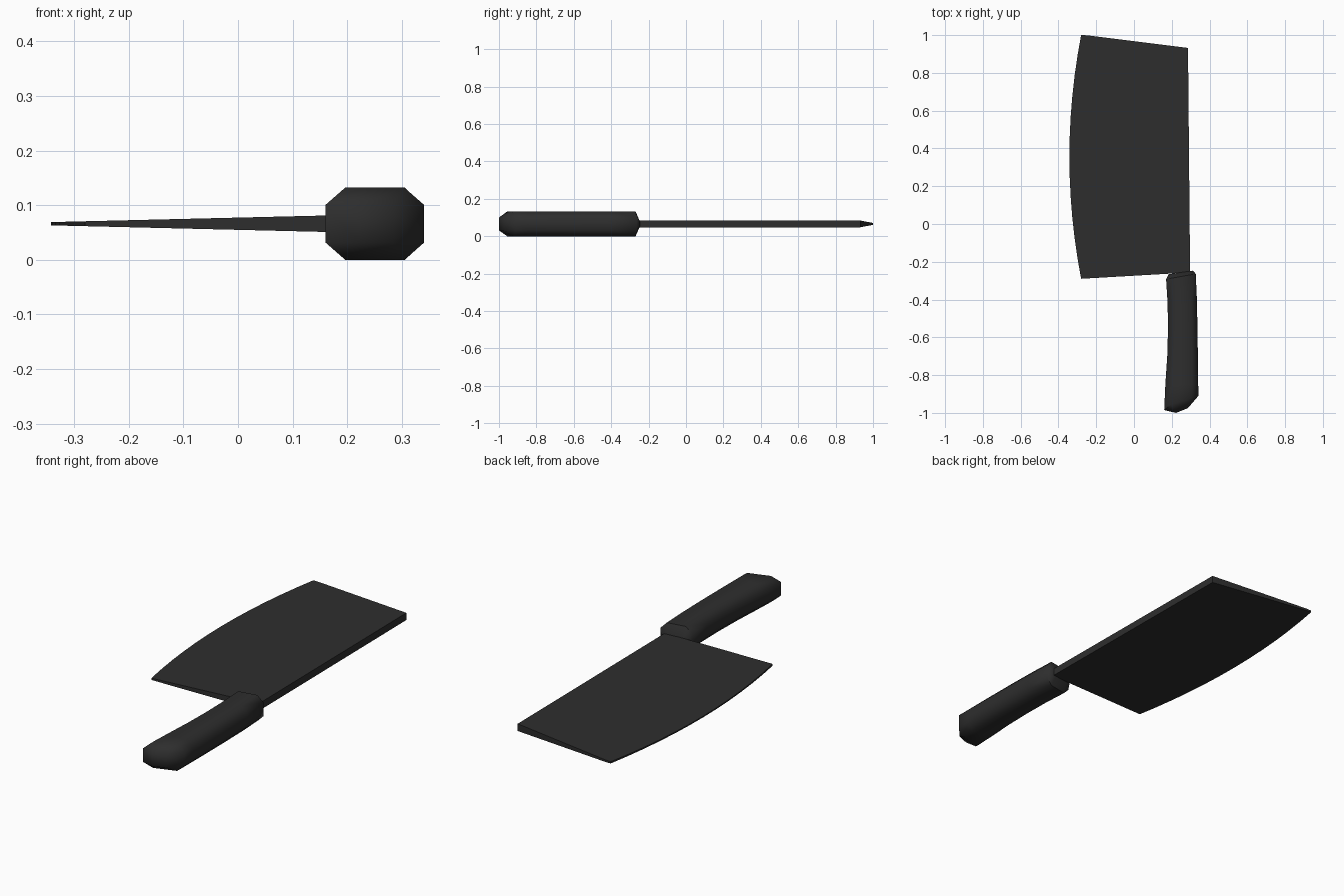
import bpy, bmesh

if "Cube" in bpy.data.objects:
    bpy.data.objects.remove(bpy.data.objects["Cube"])

ZC = 0.066  # mid height of the knife lying flat

mat = bpy.data.materials.new("matte black")
mat.diffuse_color = (0.027, 0.027, 0.027, 1)
mat.use_nodes = True
mat.node_tree.nodes["Principled BSDF"].inputs["Base Color"].default_value = mat.diffuse_color


def make(name, bm, angle):
    bmesh.ops.remove_doubles(bm, verts=bm.verts, dist=1e-4)
    bmesh.ops.recalc_face_normals(bm, faces=bm.faces)
    me = bpy.data.meshes.new(name)
    bm.to_mesh(me)
    bm.free()
    me.materials.append(mat)
    ob = bpy.data.objects.new(name, me)
    bpy.context.collection.objects.link(ob)
    bpy.ops.object.select_all(action='DESELECT')
    bpy.context.view_layer.objects.active = ob
    ob.select_set(True)
    bpy.ops.object.shade_smooth_by_angle(angle=angle)
    return ob


# Blade: curved cutting edge on the left, wedge thickness growing to the spine
N = 12
outline = []
for i in range(N + 1):
    t = 2 * i / N - 1
    outline.append((-0.342 + 0.062 * t * t, 0.355 - 0.645 * t))
outline += [(0.17, -0.264), (0.297, -0.255), (0.286, 0.932), (-0.25, 0.999)]
bm = bmesh.new()
sides = []
for s in (1, -1):
    sides.append([bm.verts.new((x, y, ZC + s * (0.003 + 0.024 * (x + 0.342))))
                  for x, y in outline])
    bm.faces.new(sides[-1])
for i in range(len(outline)):
    j = (i + 1) % len(outline)
    bm.faces.new((sides[0][i], sides[0][j], sides[1][j], sides[1][i]))
make("blade", bm, 0.5)

# Handle: chamfered octagon sections lofted along a slightly curved grip
OCT = [(0, 0.52), (0.2, 1), (0.8, 1), (1, 0.52),
       (1, -0.52), (0.8, -1), (0.2, -1), (0, -0.52)]
# left x, right x, left y, right y, height scale
stations = [
    (0.160, 0.341, -0.985, -0.910, 1.0),
    (0.166, 0.340, -0.850, -0.850, 1.0),
    (0.176, 0.338, -0.700, -0.690, 1.0),
    (0.180, 0.336, -0.560, -0.550, 1.0),
    (0.178, 0.333, -0.420, -0.400, 1.0),
    (0.170, 0.327, -0.292, -0.264, 1.0),
    (0.183, 0.312, -0.266, -0.247, 0.35),
]
bm = bmesh.new()
rings = []
for k, (xl, xr, yl, yr, s) in enumerate(stations):
    ring = []
    for u, w in OCT:
        y = yl + (yr - yl) * u
        if k == 0 and 0 < u < 1:
            y += 0.014 if u < 0.5 else 0.005
        ring.append(bm.verts.new((xl + (xr - xl) * u, y, ZC + ZC * w * s)))
    rings.append(ring)

# Rounded butt: upright band in the middle of the end
butt = [(0.160, -0.985), (0.222, -1.0), (0.285, -0.975), (0.341, -0.910)]
h = 0.52 * ZC
rings.insert(0, [bm.verts.new((x, y, ZC + h)) for x, y in butt]
             + [bm.verts.new((x, y, ZC - h)) for x, y in reversed(butt)])
for a, b in zip(rings, rings[1:]):
    for i in range(8):
        j = (i + 1) % 8
        bm.faces.new((a[i], a[j], b[j], b[i]))
for i in range(3):
    r = rings[0]
    bm.faces.new((r[i], r[i + 1], r[6 - i], r[7 - i]))
bm.faces.new(rings[-1])
bmesh.ops.dissolve_degenerate(bm, dist=1e-4, edges=bm.edges)
make("handle", bm, 0.87)
